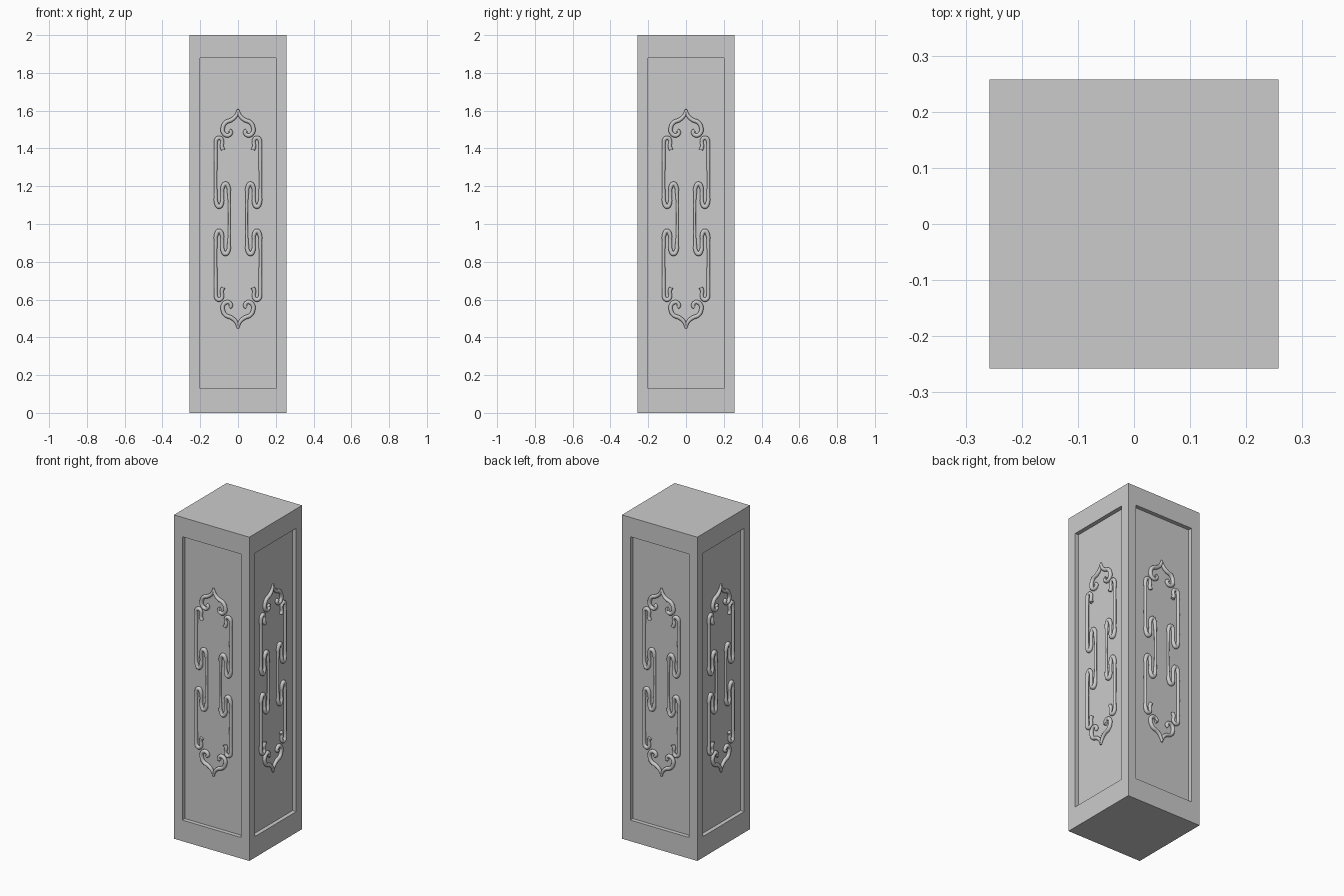
import bpy, bmesh, math
from mathutils import Matrix

if "Cube" in bpy.data.objects:
    bpy.data.objects.remove(bpy.data.objects["Cube"])

HALF, DEPTH, MID = 0.2575, 0.025, 1.0275   # half width, recess depth, ornament centre height

# Square post with a recessed panel on each side
bm = bmesh.new()
bmesh.ops.create_cube(bm, size=1, matrix=Matrix.Translation((0, 0, 1)) @ Matrix.Diagonal((2 * HALF, 2 * HALF, 2, 1)))
bm.normal_update()
sides = [f for f in bm.faces if abs(f.normal.z) < 0.5]
bmesh.ops.inset_individual(bm, faces=sides, thickness=0.081)
for f in sides:
    for v in f.verts:
        v.co.z = 1.88 if v.co.z > 1 else 0.13
bm.normal_update()
for f in bmesh.ops.extrude_discrete_faces(bm, faces=sides)["faces"]:
    bmesh.ops.translate(bm, verts=f.verts, vec=-DEPTH * f.normal)
mesh = bpy.data.meshes.new("post")
bm.to_mesh(mesh)
bm.free()
bpy.context.collection.objects.link(bpy.data.objects.new("post", mesh))

# Scroll ornament centrelines: x, z, radius factor
crest = [(0, 1.607, .45), (0.011, 1.573, .85), (0.035, 1.551, 1), (0.065, 1.538, 1),
         (0.08, 1.512, 1), (0.079, 1.485, 1), (0.06, 1.469, 1), (0.042, 1.474, .9),
         (0.038, 1.49, .9), (0.046, 1.495, .9)]
scroll = [(0.079, 1.392, 1), (0.086, 1.412, .9), (0.083, 1.432, .8), (0.087, 1.449, .9),
          (0.1, 1.456, 1), (0.113, 1.449, 1), (0.118, 1.43, .9), (0.118, 1.39, .8),
          (0.118, 1.15, .8), (0.116, 1.115, 1), (0.1, 1.092, 1.1), (0.085, 1.112, 1),
          (0.083, 1.14, .8), (0.083, 1.17, .8), (0.081, 1.195, 1), (0.066, 1.213, 1.1),
          (0.051, 1.195, 1), (0.048, 1.16, .8), (0.046, 1.1, .6)]
lower = [(x, 2 * MID - z, r) for x, z, r in reversed(scroll)]

curve = bpy.data.curves.new("scroll_path", "CURVE")
curve.dimensions = "3D"
curve.bevel_depth = 0.0115
curve.bevel_resolution = 3
curve.resolution_u = 5
curve.use_fill_caps = True


def add_path(points, sx, flip):
    spline = curve.splines.new("BEZIER")
    spline.bezier_points.add(len(points) - 1)
    for bp, (x, z, r) in zip(spline.bezier_points, points):
        bp.co = (sx * x, 0, 2 * MID - z if flip else z)
        bp.radius = r
        bp.handle_left_type = bp.handle_right_type = "AUTO"


for sx in (-1, 1):
    add_path(scroll + lower, sx, False)
    for flip in (False, True):
        add_path(crest, sx, flip)

# Turn the path into a mesh and place it on all four panels
temp = bpy.data.objects.new("scroll_path", curve)
bpy.context.collection.objects.link(temp)
bpy.context.view_layer.update()
relief = bpy.data.meshes.new_from_object(temp.evaluated_get(bpy.context.evaluated_depsgraph_get()))
bpy.data.objects.remove(temp)
relief.transform(Matrix.Translation((0, -(HALF - DEPTH) - 0.007, 0)))
for p in relief.polygons:
    p.use_smooth = True
for i, side in enumerate(("front", "right", "back", "left")):
    ob = bpy.data.objects.new(side + "_scroll_ornament", relief)
    ob.rotation_euler.z = i * math.pi / 2
    bpy.context.collection.objects.link(ob)
